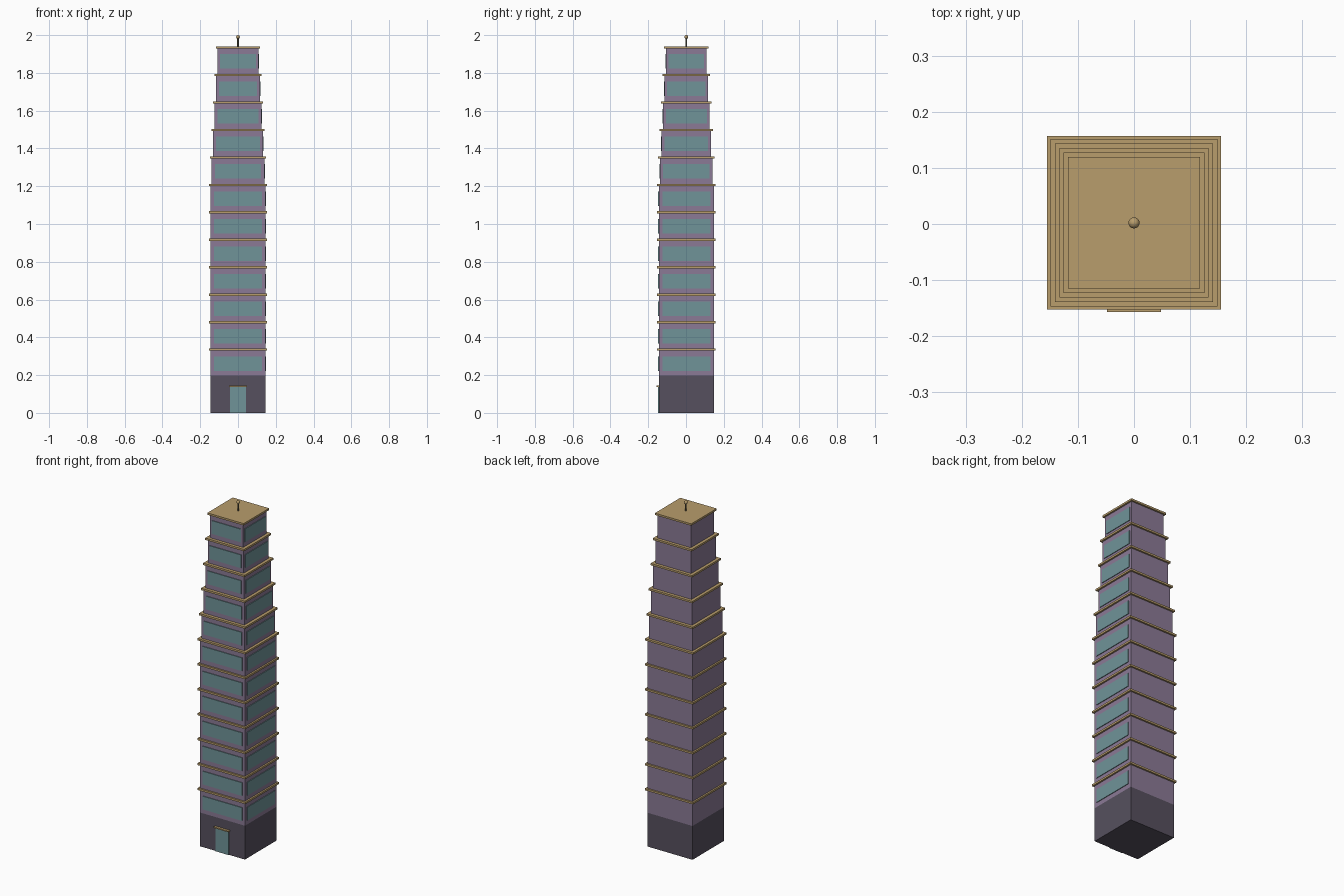
import bpy

cube = bpy.data.objects.get("Cube")
if cube:
    bpy.data.objects.remove(cube, do_unlink=True)


def material(name, rgb):
    """Flat material from an sRGB colour, stored as linear values."""
    lin = [((c / 255 + 0.055) / 1.055) ** 2.4 for c in rgb] + [1.0]
    m = bpy.data.materials.new(name)
    m.use_nodes = True
    m.diffuse_color = lin
    m.node_tree.nodes["Principled BSDF"].inputs["Base Color"].default_value = lin
    return m


PLUM = material("plum wall", (139, 122, 150))
CHARCOAL = material("charcoal base", (86, 80, 94))
TAN = material("tan trim", (184, 157, 108))
GLASS = material("teal glass", (112, 148, 152))
BRONZE = material("dark bronze", (110, 100, 76))

CY = 0.002          # tower axis in y
HALF = 0.145        # half width of the lower tower
BASE_H = 0.197
PITCH = 0.1455
SLAB_H = 0.011


def box(name, x, y, z, mat):
    """Box spanning the (low, high) pairs x, y and z."""
    bpy.ops.mesh.primitive_cube_add(size=1, location=[sum(s) / 2 for s in (x, y, z)])
    ob = bpy.context.object
    ob.name = name
    ob.scale = [s[1] - s[0] for s in (x, y, z)]
    bpy.ops.object.transform_apply(location=False, rotation=False, scale=True)
    ob.data.materials.append(mat)
    return ob


def square(name, half, z0, z1, mat):
    return box(name, (-half, half), (CY - half, CY + half), (z0, z1), mat)


# Ground storey with door and canopy
square("ground_storey", HALF, 0, BASE_H, CHARCOAL)
front = CY - HALF
box("door", (-0.042, 0.042), (front - 0.004, front + 0.004), (0, 0.138), GLASS)
box("door_canopy", (-0.048, 0.048), (-0.157, front + 0.004), (0.138, 0.145), TAN)

# Storeys: the upper five step inward; windows on the front and left only
bottom = BASE_H
for i in range(12):
    half = HALF if i < 7 else 0.1395 - 0.008 * (i - 7)
    top = 0.34 + PITCH * i
    square(f"storey_{i + 1}", half, bottom, top - SLAB_H, PLUM)
    square(f"ledge_{i + 1}", half + 0.0097, top - SLAB_H, top, TAN)
    w = half * 0.88
    z = (top - 0.118, top - 0.041)
    box(f"front_window_{i + 1}", (-w, w), (CY - half - 0.004, CY - half + 0.004), z, GLASS)
    box(f"left_window_{i + 1}", (half - 0.004, half + 0.004), (CY - w, CY + w), z, GLASS)
    bottom = top

# Rooftop mast with ball
bpy.ops.mesh.primitive_cylinder_add(vertices=12, radius=0.004, depth=0.05,
                                    location=(0, CY, bottom + 0.025))
mast = bpy.context.object
mast.name = "roof_mast"
mast.data.materials.append(BRONZE)
bpy.ops.object.shade_smooth_by_angle()
bpy.ops.mesh.primitive_uv_sphere_add(segments=16, ring_count=10, radius=0.01,
                                     location=(0, CY, 1.99))
ball = bpy.context.object
ball.name = "mast_ball"
ball.data.materials.append(TAN)
bpy.ops.object.shade_smooth_by_angle()
